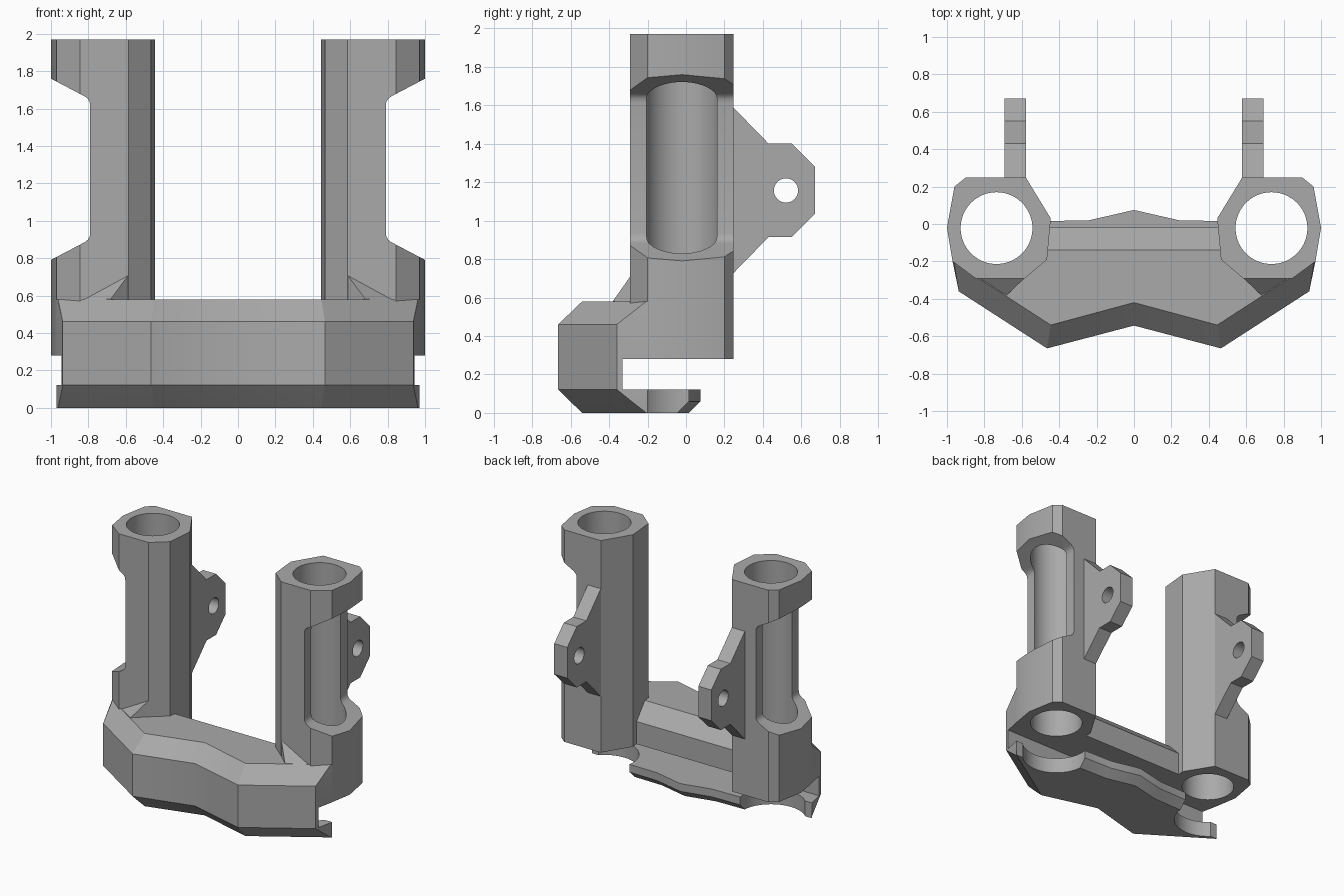
import bpy, bmesh, math
from mathutils import Vector

cube = bpy.data.objects.get("Cube")
if cube:
    bpy.data.objects.remove(cube, do_unlink=True)

GREY = (0.4, 0.4, 0.4, 1)
mat = bpy.data.materials.new("plain_grey")
mat.use_nodes = True
mat.diffuse_color = GREY
mat.node_tree.nodes["Principled BSDF"].inputs["Base Color"].default_value = GREY

BORE = Vector((0.735, -0.022))


def make(name, bm):
    bmesh.ops.recalc_face_normals(bm, faces=bm.faces)
    mesh = bpy.data.meshes.new(name)
    bm.to_mesh(mesh)
    bm.free()
    mesh.materials.append(mat)
    obj = bpy.data.objects.new(name, mesh)
    bpy.context.collection.objects.link(obj)
    return obj


def loft(name, rings):
    """Skin a stack of closed rings and cap both ends."""
    bm = bmesh.new()
    loops = [[bm.verts.new(p) for p in ring] for ring in rings]
    n = len(loops[0])
    for a, b in zip(loops, loops[1:]):
        for i in range(n):
            j = (i + 1) % n
            bm.faces.new((a[i], a[j], b[j], b[i]))
    bm.faces.new(loops[0])
    bm.faces.new(loops[-1])
    return make(name, bm)


def prism(name, points, axis, lo, hi):
    """Extrude a flat outline along the x, y or z axis."""
    def place(p, h):
        p = list(p)
        p.insert("xyz".index(axis), h)
        return p
    return loft(name, [[place(p, h) for p in points] for h in (lo, hi)])


def circle(centre, radius, n=64):
    return [(centre[0] + radius * math.cos(math.tau * i / n),
             centre[1] + radius * math.sin(math.tau * i / n)) for i in range(n)]


def bake(obj):
    graph = bpy.context.evaluated_depsgraph_get()
    mesh = bpy.data.meshes.new_from_object(obj.evaluated_get(graph))
    obj.modifiers.clear()
    obj.data = mesh


def cut(obj, cutter):
    cutter.hide_render = True
    mod = obj.modifiers.new("cut", "BOOLEAN")
    mod.operation = "DIFFERENCE"
    mod.solver = "EXACT"
    mod.object = cutter
    bake(obj)
    bpy.data.objects.remove(cutter, do_unlink=True)


def finish(obj):
    """Open the centre plane, mirror to the other side and shade."""
    bm = bmesh.new()
    bm.from_mesh(obj.data)
    middle = [f for f in bm.faces if all(abs(v.co.x) < 1e-4 for v in f.verts)]
    bmesh.ops.delete(bm, geom=middle, context="FACES")
    bm.to_mesh(obj.data)
    bm.free()
    mod = obj.modifiers.new("mirror", "MIRROR")
    mod.use_clip = True
    bake(obj)
    bpy.ops.object.select_all(action="DESELECT")
    obj.select_set(True)
    bpy.context.view_layer.objects.active = obj
    bpy.ops.object.shade_smooth_by_angle(angle=math.radians(31))


def bore_cutter():
    return prism("bore_cutter", circle(BORE, 0.192), "z", -0.5, 2.5)


# Front frame: chamfered half outline, front edge then back edge
front_outer = [(0, -0.543), (0.465, -0.665), (0.937, -0.36), (0.97, -0.2)]
front_inner = [(0, -0.42), (0.445, -0.54), (0.962, -0.206), (0.97, -0.2)]
back_outer = [(0.85, -0.2), (0.49, 0.015), (0.24, 0.02), (0, 0.075)]
back_inner = [(0.85, -0.2), (0.49, -0.045), (0.24, -0.04), (0, 0.015)]


def frame_ring(z, front, back):
    pairs = [(a, b, front) for a, b in zip(front_inner, front_outer)]
    pairs += [(a, b, back) for a, b in zip(back_inner, back_outer)]
    return [(*Vector(a).lerp(Vector(b), t), z) for a, b, t in pairs]


frame = loft("front_frame", [
    frame_ring(0, 0, 0), frame_ring(0.06, 0.5, 1), frame_ring(0.122, 1, 1),
    frame_ring(0.46, 1, 1), frame_ring(0.58, 0, 1)])

# Slot under the crossbar and sloped rear of the crossbar
cut(frame, prism("slot_cutter", [
    (-0.33, 0.122), (0.5, 0.122), (0.5, 0.7), (-0.26, 0.7),
    (-0.02, 0.46), (-0.02, 0.28), (-0.33, 0.28)], "x", -0.5, 1.5))
cut(frame, prism("relief_cutter", circle(BORE, 0.25), "z", -0.2, 0.2))
cut(frame, bore_cutter())
finish(frame)


# Gusset: the sloped chamfer runs on up against the column
def slope_z(x, y):
    return 0.46 - 0.544 * (x - 0.465) + 0.839 * (y + 0.665)


gusset_plan = [(0.68, -0.38), (0.845, -0.29), (0.85, -0.25), (0.62, -0.25), (0.585, -0.29)]
finish(loft("gusset", [
    [(x, y, 0.5) for x, y in gusset_plan],
    [(x, y, slope_z(x, y)) for x, y in gusset_plan]]))

# Columns with through bore and an open window on the outer side
column = prism("column", [
    (0.585, -0.292), (0.845, -0.292), (0.97, -0.2), (1, -0.02), (0.96, 0.2),
    (0.9, 0.248), (0.578, 0.248), (0.445, 0.03), (0.465, -0.19)], "z", 0.28, 1.97)
cut(column, bore_cutter())
half_window = [(1.1, 0.738), (0.82, 0.885), (0.803, 0.898), (0.793, 0.915), (0.79, 0.935)]
window = half_window + [(x, 2.55 - z) for x, z in reversed(half_window)]
cut(column, prism("window_cutter", window, "y", -1, 1))
finish(column)

# Rear mounting lugs with a pin hole
half_lug = [(0.24, 0.72), (0.43, 0.915), (0.55, 0.915), (0.67, 1.035)]
lug = prism("mounting_lug", half_lug + [(y, 2.315 - z) for y, z in reversed(half_lug)],
            "x", 0.578, 0.693)
cut(lug, prism("pin_cutter", circle((0.52, 1.157), 0.063, 32), "x", 0.4, 0.9))
finish(lug)
